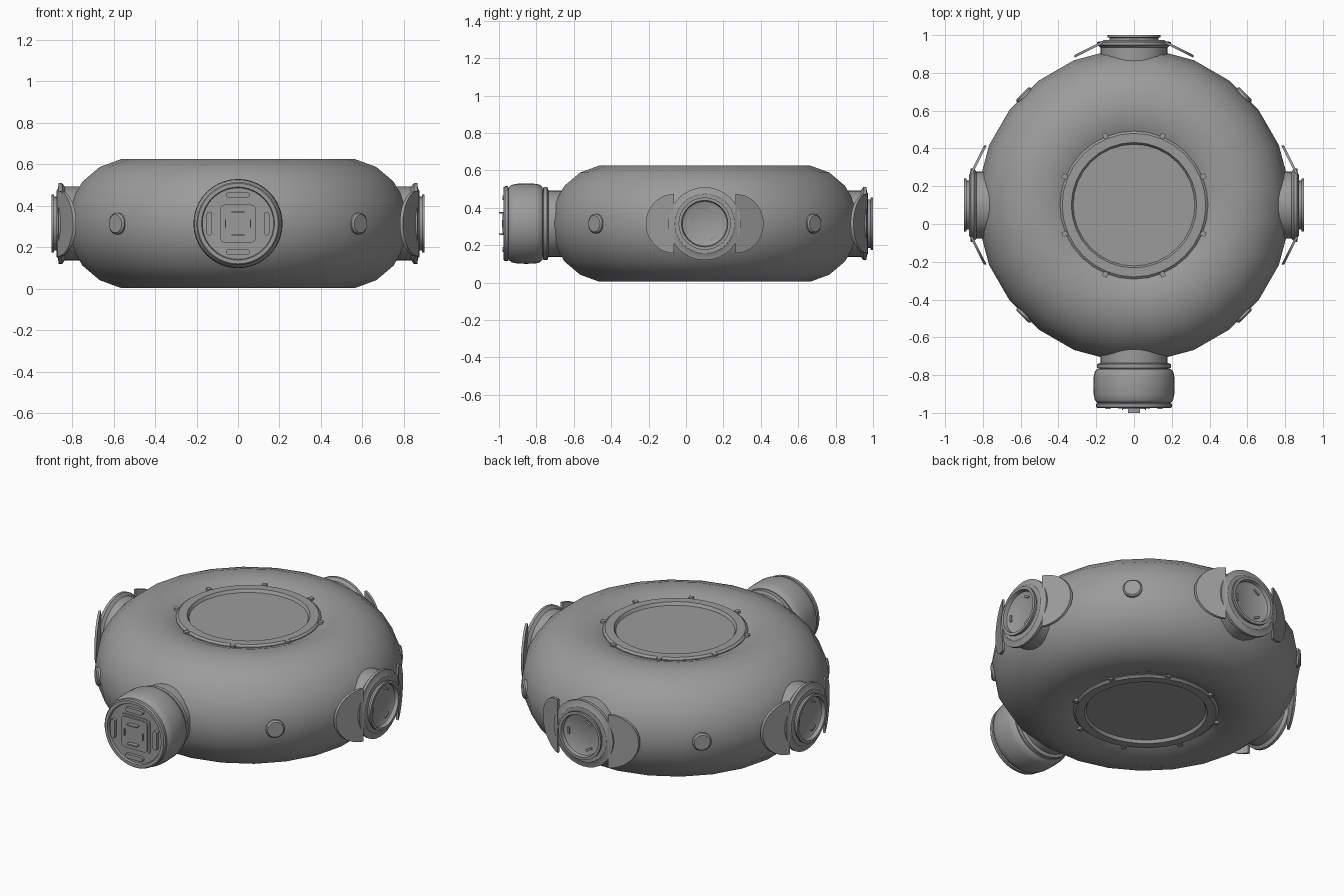
import bpy, bmesh, math
from mathutils import Matrix, Vector

if "Cube" in bpy.data.objects:
    bpy.data.objects.remove(bpy.data.objects["Cube"])

grey = bpy.data.materials.new("hull_grey")
grey.diffuse_color = (0.33, 0.33, 0.33, 1)
grey.use_nodes = True
grey.node_tree.nodes["Principled BSDF"].inputs["Base Color"].default_value = grey.diffuse_color
CY, CZ = 0.10, 0.315


def finish(name, bm, matrix):
    bm.transform(matrix)
    bmesh.ops.remove_doubles(bm, verts=bm.verts, dist=1e-5)
    bmesh.ops.recalc_face_normals(bm, faces=bm.faces)
    me = bpy.data.meshes.new(name)
    bm.to_mesh(me)
    bm.free()
    me.materials.append(grey)
    me.polygons.foreach_set("use_smooth", [True] * len(me.polygons))
    me.set_sharp_from_angle(angle=math.radians(35))
    ob = bpy.data.objects.new(name, me)
    bpy.context.collection.objects.link(ob)
    return ob


def lathe(name, profile, matrix, segs=32, closed=False, turn=0.0):
    """Spin (radius, height) points round local z."""
    bm = bmesh.new()
    rings = []
    for r, h in profile:
        if r == 0:
            rings.append([bm.verts.new((0, 0, h))] * segs)
        else:
            rings.append([bm.verts.new((r * math.cos(a), r * math.sin(a), h))
                          for a in (turn + 2 * math.pi * i / segs for i in range(segs))])
    pairs = list(zip(rings, rings[1:]))
    if closed:
        pairs.append((rings[-1], rings[0]))
    for p, q in pairs:
        for i in range(segs):
            j = (i + 1) % segs
            vs = list(dict.fromkeys((p[i], p[j], q[j], q[i])))
            if len(vs) > 2:
                bm.faces.new(vs)
    return finish(name, bm, matrix)


def prism(name, pts, z0, z1, matrix):
    """Extrude a flat outline; z0 and z1 may be functions of x."""
    f0 = z0 if callable(z0) else lambda x: z0
    f1 = z1 if callable(z1) else lambda x: z1
    bm = bmesh.new()
    lo = [bm.verts.new((x, y, f0(x))) for x, y in pts]
    hi = [bm.verts.new((x, y, f1(x))) for x, y in pts]
    bm.faces.new(lo)
    bm.faces.new(hi)
    n = len(pts)
    for i in range(n):
        j = (i + 1) % n
        bm.faces.new((lo[i], lo[j], hi[j], hi[i]))
    return finish(name, bm, matrix)


def rounded(cx, cy, hx, hy, r, n=5):
    pts = []
    for k, (sx, sy) in enumerate(((1, 1), (-1, 1), (-1, -1), (1, -1))):
        for i in range(n):
            a = math.pi / 2 * (k + i / (n - 1))
            pts.append((cx + sx * (hx - r) + r * math.cos(a),
                        cy + sy * (hy - r) + r * math.sin(a)))
    return pts


def frame(deg):
    """Local z points outward from the body centre, local y is up."""
    a = math.radians(deg)
    c, s = math.cos(a), math.sin(a)
    return Matrix(((-s, 0, c, 0), (c, 0, s, CY), (0, 1, 0, CZ), (0, 0, 0, 1)))


centre = Matrix.Translation((0, CY, CZ))

# ring-shaped hull
hull = [(0.515 + 0.315 * math.cos(math.radians(20 * i)),
         0.315 * math.sin(math.radians(20 * i))) for i in range(18)]
lathe("ring_hull", hull, centre, 24, True, math.radians(7.5))

# hatch rim, disc and small clips, top and bottom
for side, s in (("top", 1), ("bottom", -1)):
    m = centre @ Matrix.Diagonal((1, 1, s, 1))
    lathe(side + "_hatch", [(0.392, 0.24), (0.392, 0.290), (0.38, 0.300), (0.332, 0.300),
                            (0.322, 0.283), (0, 0.283)], m, 32)
    for k in range(8):
        mk = m @ Matrix.Rotation(math.radians(22.5 + 45 * k), 4, 'Z')
        prism(side + "_hatch_clip", rounded(0.397, 0, 0.014, 0.013, 0.003, 2),
              0.27, 0.302, mk)

# round portholes on the diagonals
for d in (45, 135, 225, 315):
    lathe("porthole", [(0.052, 0.78), (0.052, 0.828), (0.044, 0.836), (0, 0.836)],
          frame(d), 20)

# docking ports: right, back, left
half = [(0.165 + 0.15 * math.cos(a), 0.158 * math.sin(a))
        for a in (math.radians(-90 + 10 * i) for i in range(19))]
for side, d in (("right", 0), ("back", 90), ("left", 180)):
    m = frame(d)
    lathe(side + "_port_collar",
          [(0.178, 0.70), (0.178, 0.835), (0.195, 0.848), (0.195, 0.864), (0.168, 0.868),
           (0.160, 0.874), (0.130, 0.874), (0.130, 0.886), (0.140, 0.888), (0.140, 0.90),
           (0.124, 0.90), (0.120, 0.878), (0.110, 0.872), (0, 0.872)], m)
    # latches inside the port
    for k in range(3):
        mk = m @ Matrix.Rotation(math.radians(60 + 120 * k), 4, 'Z')
        prism(side + "_port_latch", rounded(0.09, 0, 0.006, 0.02, 0.003, 3), 0.87, 0.88, mk)
    # half-round guard plates on both sides
    for s in (1, -1):
        ms = m @ Matrix.Diagonal((s, 1, 1, 1))
        prism(side + "_guard_plate", half,
              lambda x: 0.855 - (x - 0.165) * 0.50,
              lambda x: 0.870 - (x - 0.165) * 0.50, ms)

# front airlock barrel
m = frame(270)
lathe("airlock_neck", [(0.178, 0.70), (0.178, 0.835), (0.195, 0.842), (0.195, 0.862),
                       (0.182, 0.866), (0.182, 0.90)], m)
lathe("airlock_barrel",
      [(0.17, 0.866), (0.195, 0.868), (0.207, 0.880), (0.213, 0.905), (0.215, 0.955),
       (0.213, 1.005), (0.207, 1.032), (0.197, 1.045), (0.190, 1.048), (0.200, 1.052),
       (0.200, 1.068), (0.194, 1.075), (0.176, 1.075), (0.172, 1.062), (0, 1.062)], m, 40)

# airlock door, rim and hand grips
prism("airlock_door_frame", rounded(0, 0, 0.098, 0.103, 0.028), 1.055, 1.068, m)
prism("airlock_door", rounded(0, 0, 0.086, 0.091, 0.022), 1.06, 1.076, m)
for k in range(4):
    mk = m @ Matrix.Rotation(math.pi / 2 * k, 4, 'Z')
    prism("airlock_grip", rounded(0.138, 0, 0.013, 0.057, 0.012), 1.055, 1.080, mk)
for s in (1, -1):
    prism("door_handle", rounded(0, s * 0.057, 0.032, 0.004, 0.003, 3), 1.07, 1.10, m)
    prism("door_hinge", rounded(s * 0.06, 0, 0.003, 0.02, 0.002, 3), 1.07, 1.085, m)
